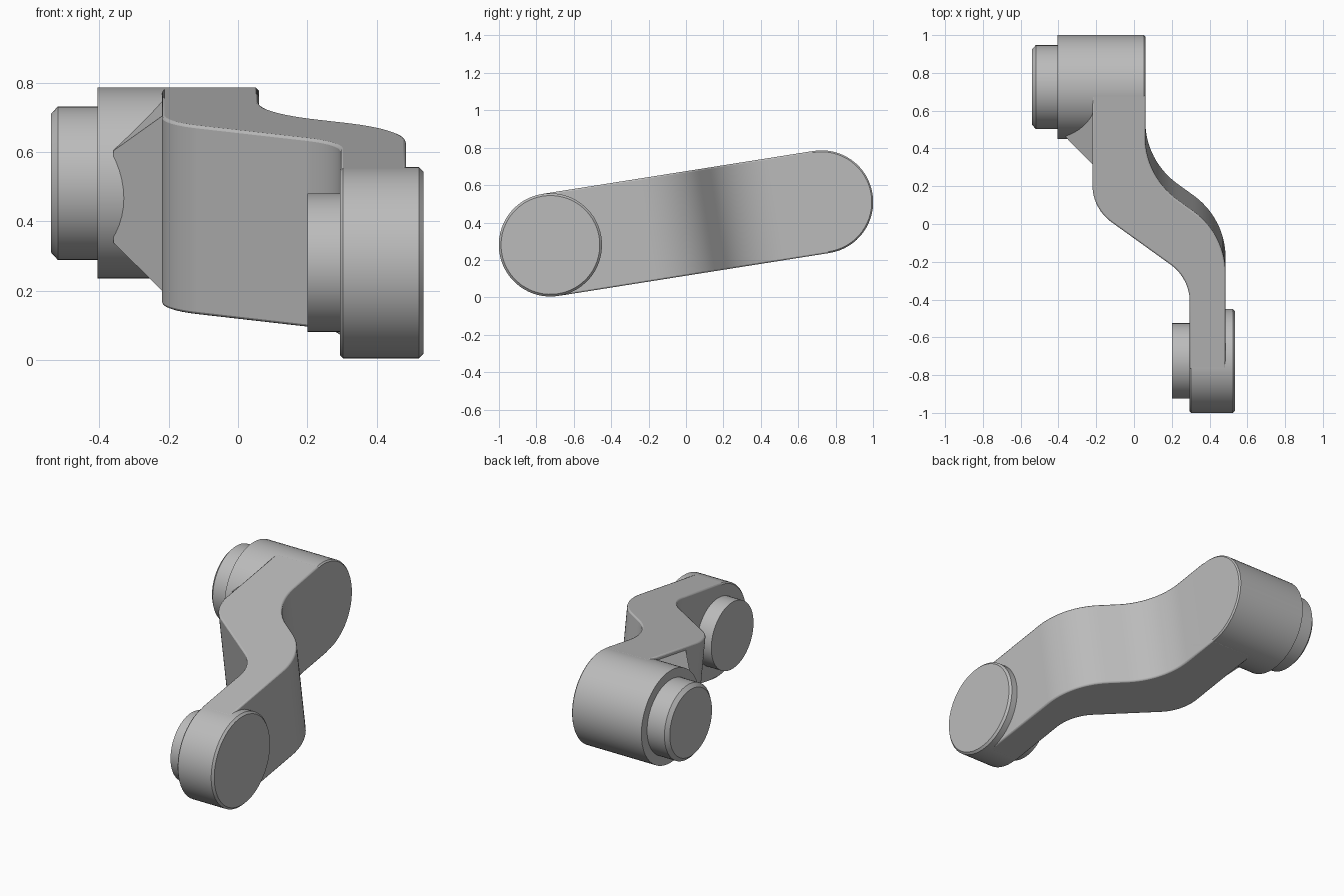
import bpy, bmesh, math
from mathutils import Matrix, Vector

if "Cube" in bpy.data.objects:
    bpy.data.objects.remove(bpy.data.objects["Cube"], do_unlink=True)

# One bare metal colour
metal = bpy.data.materials.new("light grey metal")
metal.use_nodes = True
GREY = (0.5, 0.5, 0.5, 1)
metal.diffuse_color = GREY
bsdf = next(n for n in metal.node_tree.nodes if n.type == "BSDF_PRINCIPLED")
bsdf.inputs["Base Color"].default_value = GREY

# The lever is built level, then tilted up towards the rear
TILT = Matrix.Translation((0, 0, 0.395)) @ Matrix.Rotation(math.radians(9), 4, "X")
R = 0.276          # half height of the arm and radius of both bosses
REACH = 0.734      # distance from the middle to each boss axis


def finish(name, bm, bevel=0):
    bmesh.ops.recalc_face_normals(bm, faces=bm.faces)
    bm.transform(TILT)
    mesh = bpy.data.meshes.new(name)
    bm.to_mesh(mesh)
    bm.free()
    mesh.materials.append(metal)
    ob = bpy.data.objects.new(name, mesh)
    bpy.context.collection.objects.link(ob)
    if bevel:
        mod = ob.modifiers.new("edge rounding", "BEVEL")
        mod.width = bevel
        mod.segments = 2
        mod.limit_method = "ANGLE"
        mod.angle_limit = math.radians(40)
    bpy.ops.object.select_all(action="DESELECT")
    ob.select_set(True)
    bpy.context.view_layer.objects.active = ob
    bpy.ops.object.shade_smooth_by_angle(angle=math.radians(30))
    return ob


def turned(name, y, profile, sides=64):
    """Round part about a sideways axis; profile is a list of (x, radius)."""
    bm = bmesh.new()
    rings = []
    for x, r in profile:
        angles = [2 * math.pi * i / sides for i in range(sides)]
        rings.append([bm.verts.new((x, y + r * math.cos(a), r * math.sin(a))) for a in angles])
    for a, b in zip(rings, rings[1:]):
        for i in range(sides):
            j = (i + 1) % sides
            bm.faces.new((a[i], a[j], b[j], b[i]))
    bm.faces.new(rings[0])
    bm.faces.new(rings[-1])
    return finish(name, bm)


def fillet(before, corner, after, tangent, steps=14):
    """Arc that replaces a corner, starting the given distance before it."""
    p, c, n = Vector(before), Vector(corner), Vector(after)
    u, v = (p - c).normalized(), (n - c).normalized()
    half = u.angle(v) / 2
    radius = tangent * math.tan(half)
    centre = c + (u + v).normalized() * (tangent / math.cos(half))
    start = c + u * tangent - centre
    end = c + v * tangent - centre
    sweep = start.angle(end)
    pts = []
    for i in range(steps + 1):
        t = i / steps
        d = start * math.sin((1 - t) * sweep) + end * math.sin(t * sweep)
        pts.append(centre + d.normalized() * radius)
    return pts


def side(x_rear, y_rear, x_front, y_front, tangent):
    """One S-shaped edge of the arm, from rear to front."""
    a, b = (x_rear, REACH), (x_rear, y_rear)
    c, d = (x_front, y_front), (x_front, -REACH)
    return [Vector(a)] + fillet(a, b, c, tangent) + fillet(b, c, d, tangent) + [Vector(d)]


# S-shaped arm
bm = bmesh.new()
outline = side(-0.22, 0.126, 0.295, -0.249, 0.125) + side(0.06, 0.297, 0.485, -0.013, 0.21)[::-1]
base = bm.faces.new([bm.verts.new((p.x, p.y, -R)) for p in outline])
up = bmesh.ops.extrude_face_region(bm, geom=[base])["geom"]
bmesh.ops.translate(bm, vec=(0, 0, 2 * R), verts=[v for v in up if isinstance(v, bmesh.types.BMVert)])
finish("arm", bm, bevel=0.008)

# Bosses and their pins
turned("rear_boss", REACH, [(-0.405, R), (0.052, R), (0.06, R - 0.008)])
turned("rear_pin", REACH, [(-0.54, 0.2), (-0.52, 0.222), (-0.39, 0.222)])
turned("front_boss", -REACH, [(0.295, R - 0.008), (0.303, R), (0.523, R), (0.535, R - 0.012)])
turned("front_pin", -REACH, [(0.2, 0.2), (0.31, 0.2)])

# Tapered gusset bracing the rear boss against the arm
bm = bmesh.new()
for x, y, z in ((-0.36, 0.485, 0.134), (-0.2, 0.343, 0.272)):
    for s in (-1, 1):
        bm.verts.new((x, y, s * z))
        bm.verts.new((x, REACH, s * z))
bmesh.ops.convex_hull(bm, input=bm.verts)
bmesh.ops.dissolve_limit(bm, angle_limit=0.01, verts=bm.verts, edges=bm.edges)
finish("gusset", bm)
